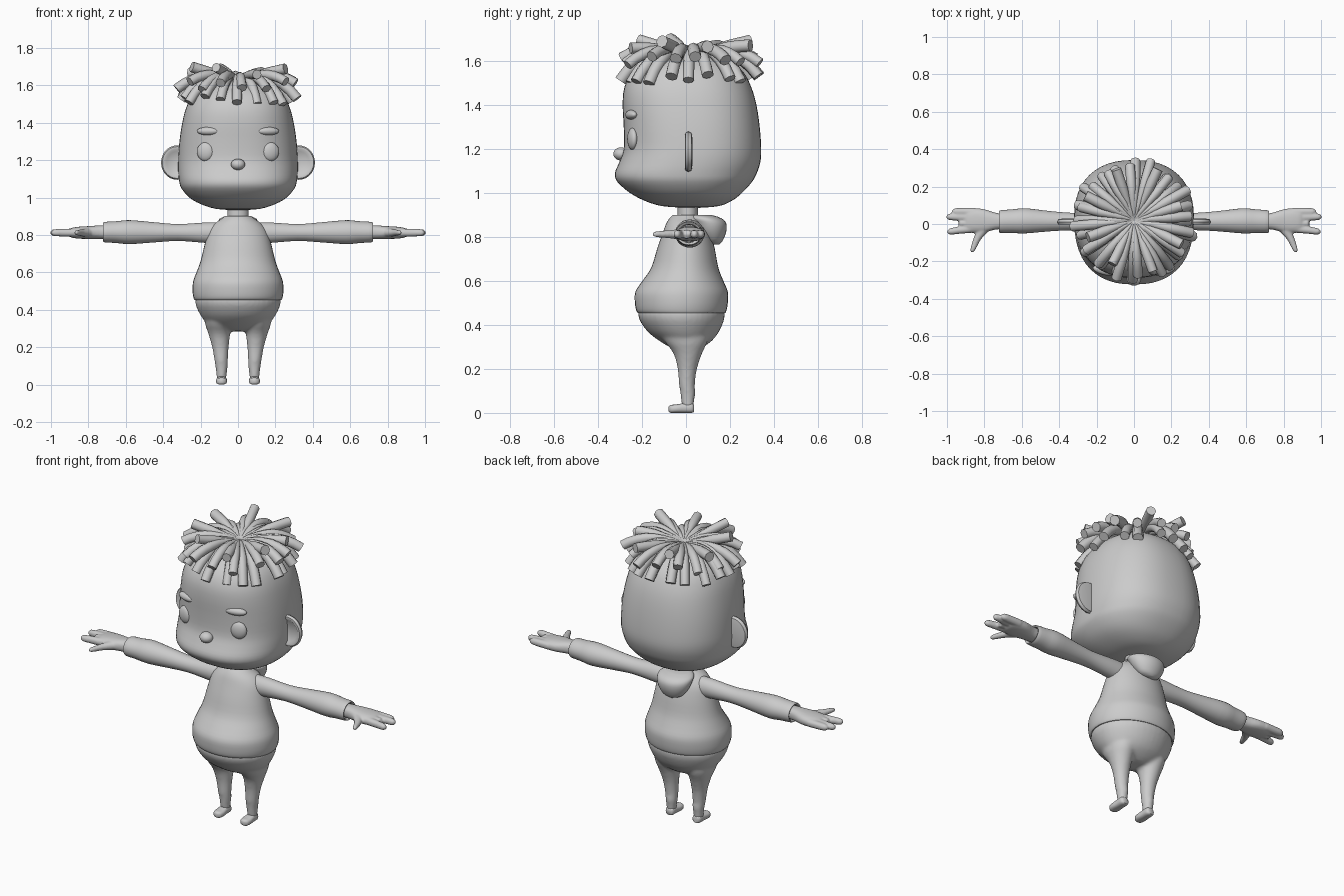
import bpy, bmesh, math, random
from mathutils import Vector, Matrix

if "Cube" in bpy.data.objects:
    bpy.data.objects.remove(bpy.data.objects["Cube"])

random.seed(4)
grey = bpy.data.materials.new("plain grey")
grey.diffuse_color = (0.6, 0.6, 0.6, 1)
grey.use_nodes = True
grey.node_tree.nodes["Principled BSDF"].inputs["Base Color"].default_value = grey.diffuse_color


def finish(name, bm, mirror=False, fuse=0, angle=50):
    """Turn a bmesh into a smooth object, optionally fused and mirrored in x."""
    bmesh.ops.recalc_face_normals(bm, faces=bm.faces)
    me = bpy.data.meshes.new(name)
    bm.to_mesh(me)
    bm.free()
    ob = bpy.data.objects.new(name, me)
    bpy.context.collection.objects.link(ob)
    me.materials.append(grey)
    bpy.ops.object.select_all(action='DESELECT')
    ob.select_set(True)
    bpy.context.view_layer.objects.active = ob
    bpy.ops.object.shade_smooth_by_angle(angle=math.radians(angle))
    if fuse:
        r = ob.modifiers.new("fuse", 'REMESH')
        r.mode, r.voxel_size, r.use_smooth_shade = 'VOXEL', fuse, True
        s = ob.modifiers.new("soften", 'SMOOTH')
        s.factor, s.iterations = 0.5, 4
    if mirror:
        ob.modifiers.new("mirror", 'MIRROR').use_mirror_merge = False
    return ob


def smooth_rows(rows, k):
    """Catmull-Rom interpolation between profile rows."""
    out = []
    for i in range(len(rows) - 1):
        p0, p1 = rows[max(i - 1, 0)], rows[i]
        p2, p3 = rows[i + 1], rows[min(i + 2, len(rows) - 1)]
        for j in range(k):
            t = j / k
            out.append([0.5 * (2*b + (c-a)*t + (2*a-5*b+4*c-d)*t*t + (3*b-a-3*c+d)*t**3)
                        for a, b, c, d in zip(p0, p1, p2, p3)])
    return out + [list(rows[-1])]


def skin(bm, rings):
    """Bridge rings of points and cap both ends."""
    vs = [[bm.verts.new(p) for p in r] for r in rings]
    n = len(vs[0])
    for a, b in zip(vs, vs[1:]):
        for i in range(n):
            bm.faces.new((a[i], a[(i+1) % n], b[(i+1) % n], b[i]))
    bm.faces.new(vs[0][::-1])
    bm.faces.new(vs[-1])


def loft(bm, rows, axis='z', n=32, power=2.0, k=3):
    """rows: position on axis, two centres, two radii of a superellipse."""
    rings = []
    for t, ca, cb, ra, rb in smooth_rows(rows, k):
        ring = []
        for i in range(n):
            w = 2 * math.pi * i / n
            c, s = math.cos(w), math.sin(w)
            a = ca + max(ra, .001) * math.copysign(abs(c) ** (2/power), c)
            b = cb + max(rb, .001) * math.copysign(abs(s) ** (2/power), s)
            ring.append({'z': (a, b, t), 'x': (t, a, b), 'y': (a, t, b)}[axis])
        rings.append(ring)
    skin(bm, rings)


def body_rows(rows):
    """(z, half width, front y, back y) to loft rows."""
    return [(z, 0, (f + b) / 2, w, (b - f) / 2) for z, w, f, b in rows]


def ball(bm, centre, radii, tilt=0):
    m = Matrix.Translation(centre) @ Matrix.Rotation(tilt, 4, 'Z') @ Matrix.Diagonal((*radii, 1))
    bmesh.ops.create_uvsphere(bm, u_segments=24, v_segments=14, radius=1, matrix=m)


# Head: boxy rounded skull with a forward chin
bm = bmesh.new()
loft(bm, body_rows([
    (.932, .02, .0, .06), (.94, .12, -.11, .15), (.965, .20, -.19, .21), (1.0, .26, -.255, .255),
    (1.05, .303, -.312, .30), (1.09, .315, -.323, .322), (1.14, .32, -.303, .338),
    (1.2, .32, -.283, .342), (1.3, .313, -.283, .335), (1.4, .298, -.288, .32),
    (1.48, .277, -.28, .297), (1.55, .24, -.245, .26), (1.6, .18, -.18, .20),
    (1.63, .10, -.10, .12), (1.638, .02, -.01, .03)]), n=48, power=2.35)
finish("head", bm)

# Face features
bm = bmesh.new()
ball(bm, (.175, -.243, 1.245), (.046, .022, .05), .25)
finish("eyes", bm, True)
bm = bmesh.new()
ball(bm, (.16, -.248, 1.355), (.062, .024, .022), .25)
finish("eyebrows", bm, True)
bm = bmesh.new()
ball(bm, (0, -.295, 1.177), (.038, .035, .03))
finish("nose", bm)

# Ears: thin discs, dished on the front
bm = bmesh.new()
rings = []
for r, y in [(.005, .008), (.06, .006), (.072, -.004), (.085, -.003), (.092, .01),
             (.085, .025), (.06, .029), (.005, .03)]:
    rings.append([(.325 + .94 * r * math.cos(a), y, 1.187 + r * math.sin(a))
                  for a in [2 * math.pi * i / 28 for i in range(28)]])
skin(bm, rings)
finish("ears", bm, True)

# Hair: layers of thick locks radiating from the crown
bm = bmesh.new()


def lock(angle, reach, rise, end_z, width):
    d = Vector((math.cos(angle), math.sin(angle), 0))
    side = Vector((-d.y, d.x, 0))
    root = Vector((0, .02, 1.63))
    p0, p1 = root, root + d * reach * .6 + Vector((0, 0, rise))
    p2 = root + d * reach
    p2.z = end_z
    rings = []
    for j in range(8):
        t = j / 7
        p = p0 * (1-t)**2 + p1 * 2*t*(1-t) + p2 * t*t
        tan = ((p1 - p0) * (1-t) + (p2 - p1) * t).normalized()
        up = tan.cross(side)
        r = width * (.25 + .75 * min(1, t * 1.7))
        rings.append([p + side * r * math.cos(a) + up * r * math.sin(a)
                      for a in [math.pi * i / 4 for i in range(8)]])
    skin(bm, rings)


for count, reach, rise, end_z, offset in [
        (20, .315, .07, 1.52, .0), (16, .315, .06, 1.6, .13), (8, .29, .035, 1.68, .3)]:
    for i in range(count):
        a = offset + 2 * math.pi * i / count + random.uniform(-.06, .06)
        lock(a, reach + random.uniform(-.03, .015), rise,
             end_z + random.uniform(-.025, .02), random.uniform(.025, .029))
finish("hair", bm)

# Neck
bm = bmesh.new()
loft(bm, [(.84, 0, .008, .056, .046), (.96, 0, .008, .056, .046)], n=24)
finish("neck", bm)

# Sweater body with rolled hem
bm = bmesh.new()
loft(bm, body_rows([
    (.453, .232, -.217, .178), (.465, .238, -.226, .184), (.5, .243, -.232, .19),
    (.55, .24, -.23, .19), (.6, .222, -.198, .17), (.66, .2, -.158, .147),
    (.75, .178, -.13, .13), (.82, .157, -.105, .11), (.86, .125, -.09, .09),
    (.885, .09, -.075, .07), (.9, .072, -.06, .06)]), n=40)
finish("sweater", bm)

# Hood hanging behind the neck
bm = bmesh.new()
loft(bm, [(.765, 0, .13, .02, .02), (.78, 0, .125, .06, .04), (.82, 0, .115, .09, .067),
          (.86, 0, .105, .103, .078), (.885, 0, .085, .1, .075), (.9, 0, .065, .07, .05)])
finish("hood", bm)

# Sleeves with a recessed cuff opening
bm = bmesh.new()
loft(bm, [(.08, .01, .81, .05, .058), (.18, .012, .812, .048, .054), (.32, .013, .813, .046, .045),
          (.45, .015, .814, .054, .054), (.58, .017, .815, .067, .064), (.65, .015, .815, .063, .058),
          (.715, .013, .815, .06, .054), (.717, .013, .815, .05, .044),
          (.69, .013, .815, .045, .04)], 'x', 28)
finish("sleeves", bm, True)

# Hands: palm, fingers and thumb fused together
bm = bmesh.new()
loft(bm, [(.68, .013, .815, .04, .036), (.74, .015, .815, .045, .036), (.8, .017, .813, .062, .034),
          (.85, .018, .812, .066, .032), (.89, .018, .812, .062, .026), (.905, .018, .812, .045, .016)],
     'x', 24, 2.4)
for y0, y1, tip in [(.066, .066, .975), (.035, .038, 1.003), (.002, .004, .94), (-.025, -.04, .998)]:
    loft(bm, [(.85, y0, .812, .021, .023), (.93, (y0+y1)/2, .812, .02, .021),
              (tip - .015, y1, .812, .017, .018), (tip, y1, .812, .006, .007)], 'x', 14)
loft(bm, [(-.152, .865, .812, .006, .006), (-.138, .862, .812, .014, .013),
          (-.08, .838, .812, .022, .018), (-.03, .805, .812, .034, .024),
          (.0, .79, .812, .03, .022)], 'y', 14)
finish("hands", bm, True, fuse=.006)

# Trousers: round hips fused with two tapering legs
bm = bmesh.new()
loft(bm, body_rows([
    (.47, .22, -.21, .17), (.455, .228, -.218, .176), (.42, .224, -.21, .172), (.37, .2, -.175, .15),
    (.33, .168, -.125, .12), (.3, .12, -.075, .08), (.285, .06, -.04, .05)]), n=40)
for s in (-1, 1):
    loft(bm, [(.4, s*.1, -.01, .08, .12), (.33, s*.103, .0, .074, .1), (.27, s*.1, .008, .058, .065),
              (.2, s*.094, .006, .044, .044), (.13, s*.09, .004, .036, .036),
              (.09, s*.088, .008, .032, .034), (.05, s*.088, .008, .027, .029),
              (.025, s*.088, .008, .026, .027)], n=24)
finish("trousers", bm, fuse=.01)

# Feet
bm = bmesh.new()
loft(bm, [(-.08, .088, .018, .008, .01), (-.07, .088, .018, .024, .018), (-.045, .088, .019, .03, .019),
          (-.01, .088, .022, .027, .022), (.025, .088, .023, .026, .023), (.037, .088, .02, .016, .016)],
     'y', 20, 2.6)
finish("feet", bm, True)
